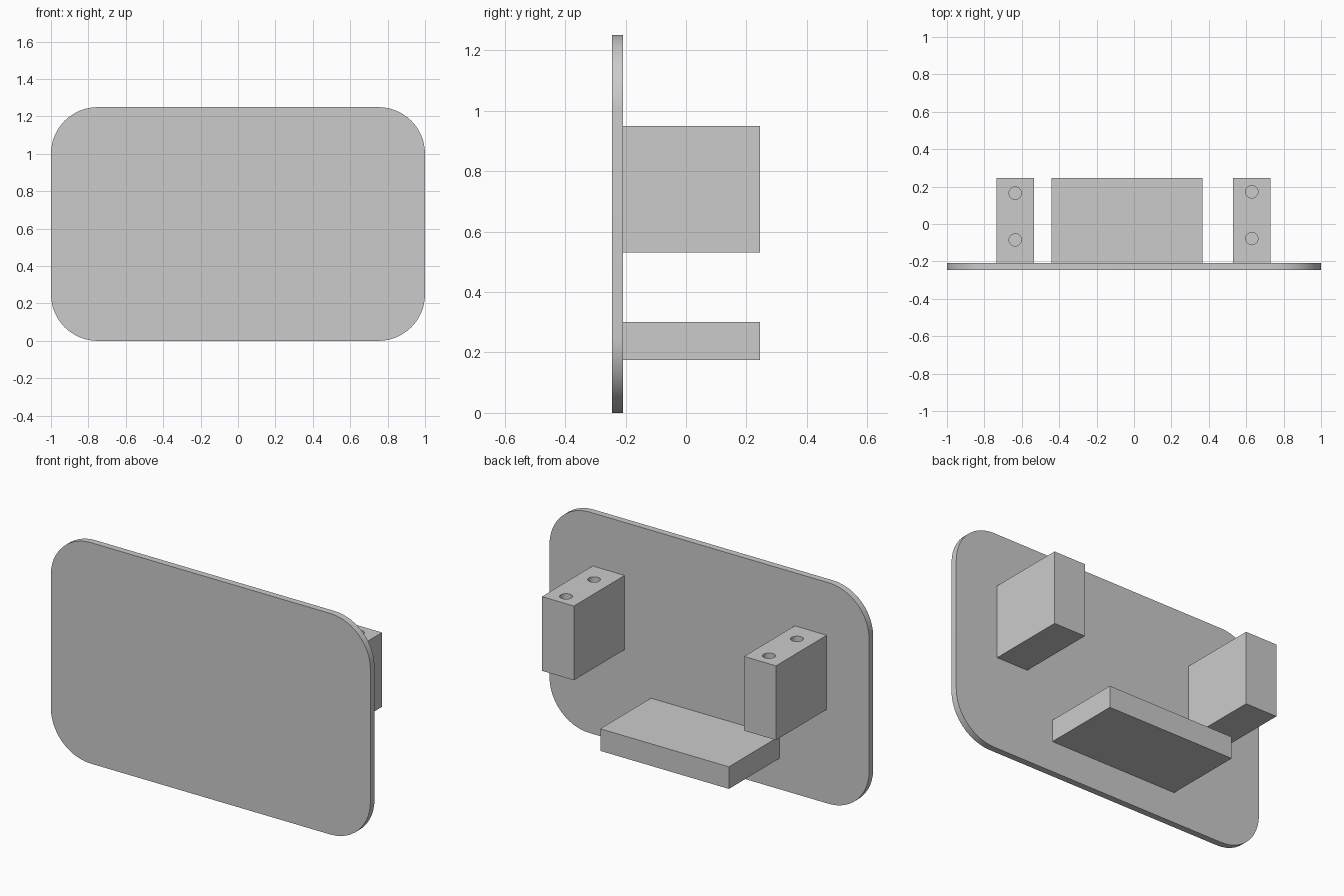
import bpy
import bmesh
from math import cos, sin, pi, radians

cube = bpy.data.objects.get("Cube")
if cube:
    bpy.data.objects.remove(cube, do_unlink=True)

# One plain grey for the whole model
grey = bpy.data.materials.new("plain grey")
grey.use_nodes = True
COLOUR = (0.6, 0.6, 0.6, 1)
grey.diffuse_color = COLOUR
grey.node_tree.nodes["Principled BSDF"].inputs["Base Color"].default_value = COLOUR

FRONT, PLATE_BACK, BACK = -0.245, -0.208, 0.245
HEIGHT = 1.25


def select_only(obj):
    bpy.ops.object.select_all(action='DESELECT')
    obj.select_set(True)
    bpy.context.view_layer.objects.active = obj


def smooth(obj):
    select_only(obj)
    bpy.ops.object.shade_smooth_by_angle(angle=radians(30))


def box(name, x0, x1, z0, z1):
    """Block standing out from the back of the plate."""
    bpy.ops.mesh.primitive_cube_add(size=1)
    obj = bpy.context.object
    obj.name = name
    size = (x1 - x0, BACK - PLATE_BACK, z1 - z0)
    centre = ((x0 + x1) / 2, (PLATE_BACK + BACK) / 2, (z0 + z1) / 2)
    for v in obj.data.vertices:
        v.co = [c * s + m for c, s, m in zip(v.co, size, centre)]
    obj.data.materials.append(grey)
    return obj


def drill(obj, x, y, top, radius=0.033, depth=0.25):
    """Blind round hole bored down from the top."""
    bpy.ops.mesh.primitive_cylinder_add(vertices=32, radius=radius,
                                        depth=2 * depth, location=(x, y, top))
    cutter = bpy.context.object
    cutter.hide_render = True
    cutter.data.materials.append(grey)
    cut = obj.modifiers.new("hole", 'BOOLEAN')
    cut.operation, cut.solver, cut.object = 'DIFFERENCE', 'EXACT', cutter
    select_only(obj)
    bpy.ops.object.modifier_apply(modifier=cut.name)
    bpy.data.objects.remove(cutter, do_unlink=True)


# Front plate: rounded rectangle extruded backwards
def rounded_plate(name, radius=0.25, steps=12):
    bm = bmesh.new()
    ring = []
    corners = [(1, 1), (-1, 1), (-1, -1), (1, -1)]
    for i, (sx, sz) in enumerate(corners):
        cx = sx * (1 - radius)
        cz = HEIGHT / 2 + sz * (HEIGHT / 2 - radius)
        for k in range(steps + 1):
            a = (i + k / steps) * pi / 2
            ring.append(bm.verts.new((cx + radius * cos(a), FRONT, cz + radius * sin(a))))
    face = bm.faces.new(ring)
    out = bmesh.ops.extrude_face_region(bm, geom=[face], use_keep_orig=True)
    verts = [g for g in out["geom"] if isinstance(g, bmesh.types.BMVert)]
    bmesh.ops.translate(bm, verts=verts, vec=(0, PLATE_BACK - FRONT, 0))
    bmesh.ops.recalc_face_normals(bm, faces=bm.faces)
    mesh = bpy.data.meshes.new(name)
    bm.to_mesh(mesh)
    bm.free()
    mesh.materials.append(grey)
    obj = bpy.data.objects.new(name, mesh)
    bpy.context.collection.objects.link(obj)
    smooth(obj)


rounded_plate("front_plate")

# Lower shelf
box("lower_shelf", -0.44, 0.365, 0.175, 0.30)

# Upper blocks, each with two holes in the top
for name, x, hole_mid in (("right_block", -0.635, 0.04), ("left_block", 0.63, 0.047)):
    block = box(name, x - 0.1, x + 0.1, 0.53, 0.95)
    for side in (-1, 1):
        drill(block, x, hole_mid + side * 0.125, 0.95)
    smooth(block)
